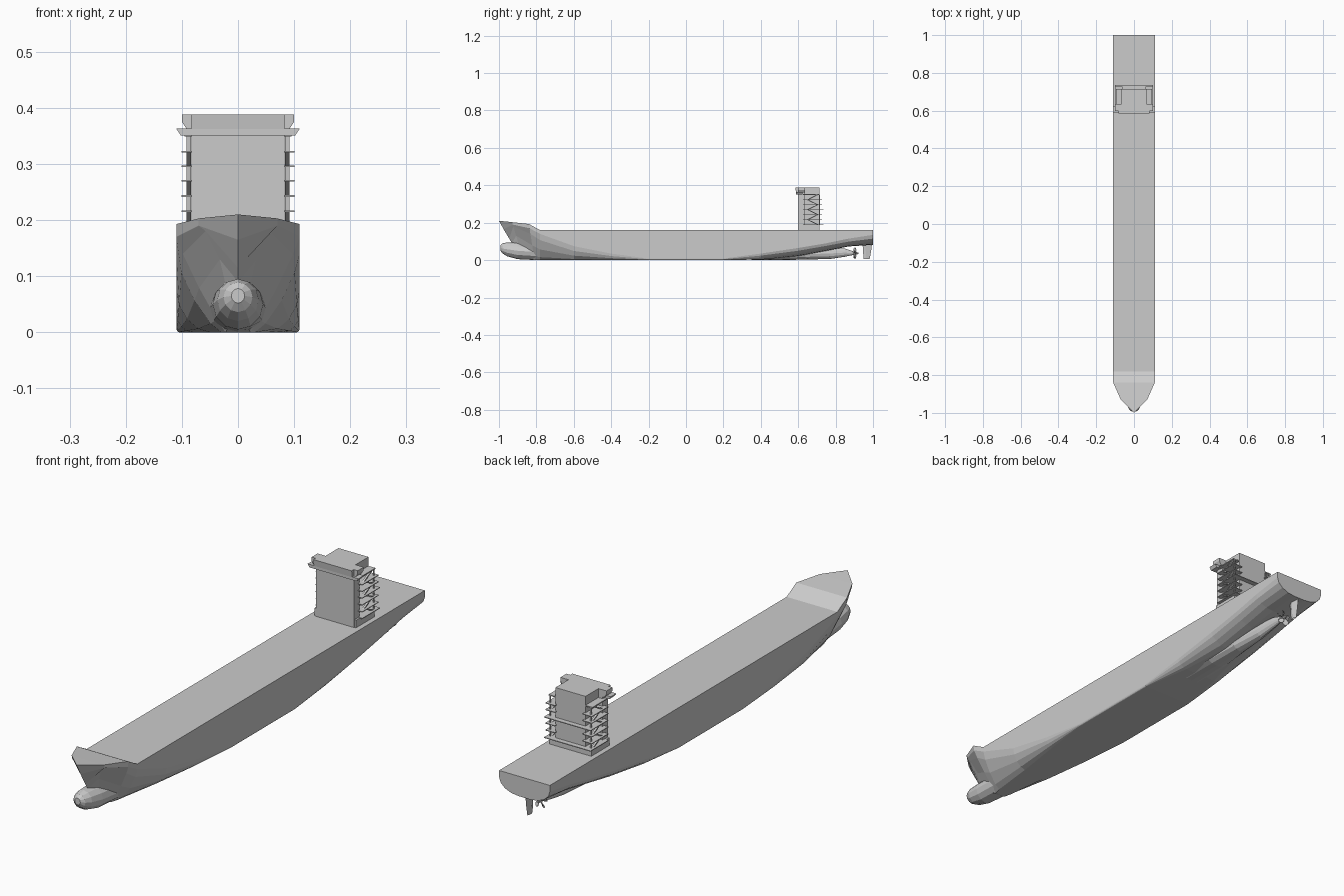
import bpy, bmesh, math
from mathutils import Matrix, Vector

if "Cube" in bpy.data.objects:
    bpy.data.objects.remove(bpy.data.objects["Cube"])


def finish(name, bm):
    bmesh.ops.remove_doubles(bm, verts=bm.verts, dist=1e-5)
    bmesh.ops.recalc_face_normals(bm, faces=bm.faces)
    me = bpy.data.meshes.new(name)
    bm.to_mesh(me)
    bm.free()
    ob = bpy.data.objects.new(name, me)
    bpy.context.collection.objects.link(ob)
    return ob


def loft(name, rings):
    """Skin closed rings of equal length and cap both ends."""
    bm = bmesh.new()
    vs = [[bm.verts.new(p) for p in r] for r in rings]
    n = len(vs[0])
    for a, b in zip(vs, vs[1:]):
        for i in range(n):
            j = (i + 1) % n
            bm.faces.new((a[i], a[j], b[j], b[i]))
    for r in (vs[0], vs[-1]):
        if len({tuple(v.co) for v in r if abs(v.co.x) > 1e-4}) > 2:
            bm.faces.new(r)
    return finish(name, bm)


def box(name, x0, x1, y0, y1, z0, z1):
    return loft(name, [[(x0, y, z0), (x1, y, z0), (x1, y, z1), (x0, y, z1)] for y in (y0, y1)])


def prism_y(name, pts, y0, y1):
    return loft(name, [[(x, y, z) for x, z in pts] for y in (y0, y1)])


def prism_x(name, pts, x0, x1):
    return loft(name, [[(x, y, z) for y, z in pts] for x in (x0, x1)])


def oval_rings(rows, n=12):
    # each row: y, half width, bottom z, top z
    return [[(r * math.cos(2 * math.pi * i / n), y,
              (a + b) / 2 + (b - a) / 2 * math.sin(2 * math.pi * i / n)) for i in range(n)]
            for y, r, a, b in rows]


def section(y, half, deck, keel, flat, side, p, rake=0):
    """Half hull section: flat bottom, curved bilge, straight side."""
    pts = [(0, keel)]
    for i in range(5):
        a = math.pi / 8 * i
        s, c = max(0, math.sin(a)), max(0, math.cos(a))
        if i == 4:
            c = 0
        pts.append((flat + (half - flat) * s ** p, keel + (side - keel) * (1 - c ** p)))
    pts.append((half, deck))
    return [(x, y + rake * (1 - z / deck), z) for x, z in pts]


# Hull: stem line, then sections from bow to transom
stem = [(0, -.88, .03), (0, -.90, .05), (0, -.92, .07), (0, -.93, .09),
        (0, -.945, .115), (0, -.975, .165), (0, -1, .21)]
stations = [
    (-.93, .07, .203, .02, .012, .19, 3, .06),
    (-.84, .11, .193, .0, .022, .17, 1.8, .03),
    (-.78, .11, .16, 0, .03, .14, 1.5),
    (-.6, .11, .16, 0, .05, .075, 1.1),
    (-.4, .11, .16, 0, .08, .035, 1),
    (-.2, .11, .16, 0, .105, .008, 1),
    (.2, .11, .16, 0, .105, .008, 1),
    (.4, .11, .16, .003, .07, .035, 1.1),
    (.6, .11, .16, .022, .035, .065, 1.1),
    (.75, .11, .16, .05, .03, .09, 1.1),
    (.87, .11, .16, .073, .025, .115, 1),
    (1.0, .11, .16, .082, .025, .135, 1),
]
halves = [stem] + [section(*s) for s in stations]
loft("hull", [h + [(-x, y, z) for x, y, z in reversed(h[1:])] for h in halves])

# Bulbous bow and propeller-shaft skeg
loft("bow_bulb", oval_rings([(-.993, .012, .052, .078), (-.982, .026, .036, .089),
     (-.955, .037, .02, .095), (-.9, .045, .005, .095), (-.8, .05, 0, .085),
     (-.65, .05, 0, .05), (-.5, .04, 0, .02)]))
loft("stern_skeg", oval_rings([(.35, .05, 0, .02), (.5, .046, 0, .045), (.64, .035, .003, .06),
     (.77, .022, .006, .065), (.85, .015, .018, .062), (.892, .009, .027, .048)]))

# Propeller
loft("propeller_hub", oval_rings([(.885, .008, .028, .044), (.91, .007, .029, .043),
                                  (.922, .003, .033, .039)], 8))
bm = bmesh.new()
for k in range(5):
    turn = Matrix.Translation((0, .903, .036)) @ Matrix.Rotation(k * math.tau / 5, 4, 'Y')
    loops = []
    for r, w, twist in ((.004, .005, 55), (.017, .011, 40), (.026, .010, 30), (.031, .004, 25)):
        t = math.radians(twist)
        u = Vector((math.cos(t), math.sin(t), 0)) * w
        v = Vector((-math.sin(t), math.cos(t), 0)) * .001
        c = Vector((0, 0, r))
        loops.append([bm.verts.new(turn @ (c + q)) for q in (-u - v, u - v, u + v, -u + v)])
    for a, b in zip(loops, loops[1:]):
        for i in range(4):
            bm.faces.new((a[i], a[(i + 1) % 4], b[(i + 1) % 4], b[i]))
    bm.faces.new(loops[0])
    bm.faces.new(loops[-1])
finish("propeller_blades", bm)

# Rudder: tapered foil, bottom to top
loft("rudder", [[(0, y0, z), (t, y0 + .015, z), (0, y1, z), (-t, y0 + .015, z)]
                for z, y0, y1, t in ((.006, .95, .982, .004), (.05, .946, .99, .006),
                                     (.095, .944, .995, .007))])

# Deckhouse: wide front wall and narrower core behind it
box("deckhouse_front", -.083, .083, .60, .635, .155, .362)
box("deckhouse_core", -.065, .065, .63, .715, .155, .388)
box("deckhouse_base", -.09, .09, .602, .715, .155, .19)

# Bridge with flared sides and outer wings
prism_y("bridge", [(-.09, .36), (.09, .36), (.1, .375), (.1, .388), (-.1, .388), (-.1, .375)],
        .598, .635)
prism_x("bridge_window_visor", [(.6, .355), (.588, .362), (.585, .388), (.6, .388)], -.083, .083)
prism_y("bridge_wing_deck", [(-.102, .351), (.102, .351), (.11, .363), (-.11, .363)], .588, .622)

# Side galleries with stairs and end posts
levels = [.19, .216, .243, .27, .296, .322]
for i, z in enumerate(levels):
    rear = .735 if i in (0, 3) else .727
    top = levels[i + 1] if i < 5 else .351
    for s in (-1, 1):
        box(f"gallery_{i}", *sorted((s * .06, s * .101)), .625, rear, z - .0015, z + .0015)
        a, b = (.645, .70) if i % 2 else (.70, .645)
        prism_x(f"stairs_{i}", [(a, z), (a + .01, z), (b + .01, top), (b, top)],
                *sorted((s * .084, s * .092)))
        box(f"gallery_post_{i}", *sorted((s * .086, s * .091)), .712, .716, z, top)
    if i in (0, 3):
        box(f"rear_gallery_{i}", -.101, .101, .71, .735, z - .0015, z + .0015)
for s in (-1, 1):
    box("upper_gallery", *sorted((s * .06, s * .095)), .625, .715, .349, .353)
